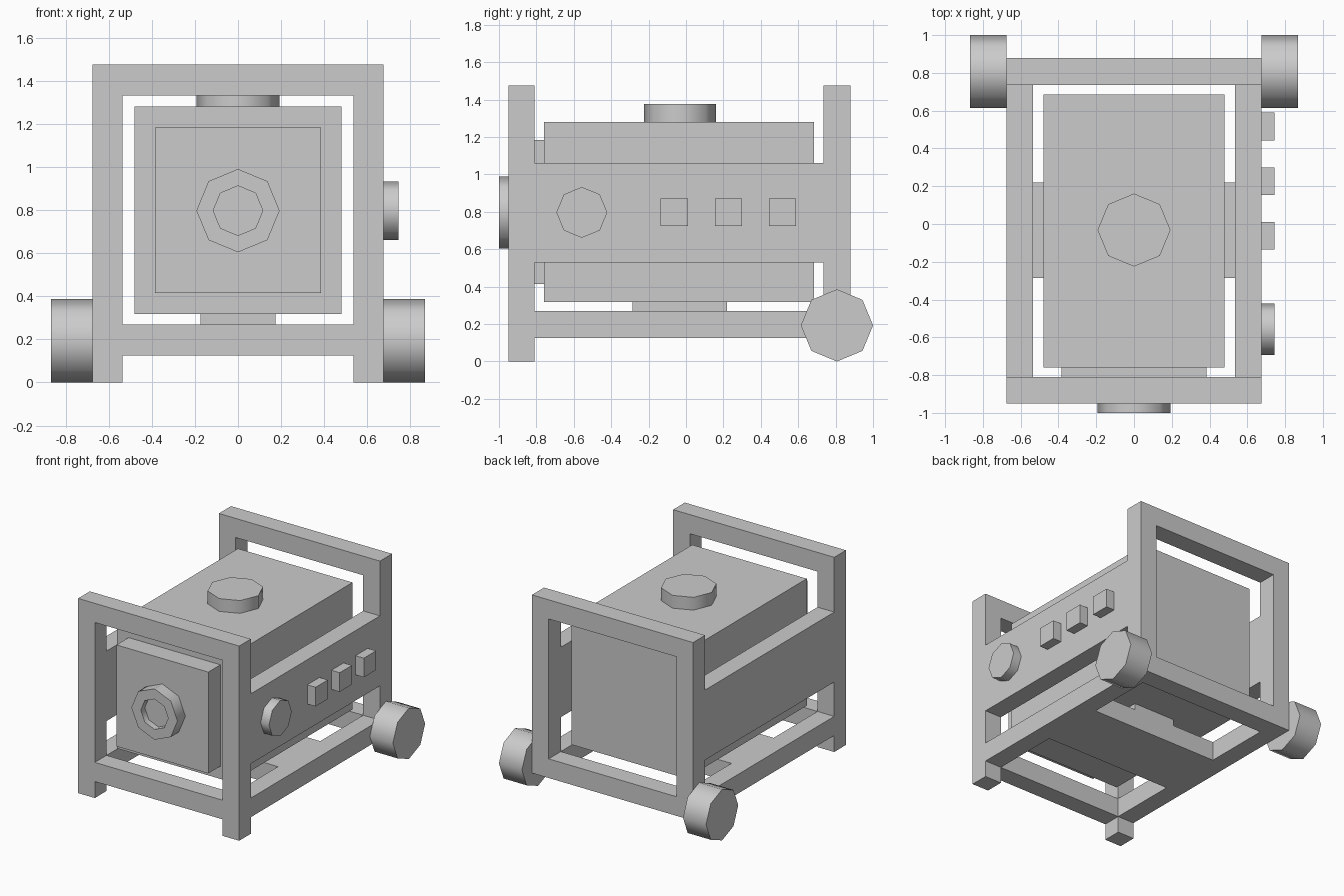
import bpy, bmesh, math
from mathutils import Matrix, Vector

if "Cube" in bpy.data.objects:
    bpy.data.objects.remove(bpy.data.objects["Cube"])

grey = bpy.data.materials.new("plain_grey")
grey.diffuse_color = (0.6, 0.6, 0.6, 1)
grey.use_nodes = True
grey.node_tree.nodes["Principled BSDF"].inputs["Base Color"].default_value = grey.diffuse_color


def make(name, bm):
    bmesh.ops.recalc_face_normals(bm, faces=bm.faces)
    mesh = bpy.data.meshes.new(name)
    bm.to_mesh(mesh)
    bm.free()
    mesh.materials.append(grey)
    ob = bpy.data.objects.new(name, mesh)
    bpy.context.collection.objects.link(ob)
    return ob


def box(name, x, y, z):
    """Box from (min, max) ranges."""
    bm = bmesh.new()
    lo, hi = Vector((x[0], y[0], z[0])), Vector((x[1], y[1], z[1]))
    bmesh.ops.create_cube(bm, size=1, matrix=Matrix.Translation((lo + hi) / 2)
                          @ Matrix.Diagonal((*(hi - lo), 1)))
    return make(name, bm)


def select(ob):
    bpy.ops.object.select_all(action='DESELECT')
    ob.select_set(True)
    bpy.context.view_layer.objects.active = ob


def octagon(name, axis, base, radius, length, recess=None):
    """Eight-sided cylinder growing from base along axis; recess = (radius, depth)."""
    rot = Vector(axis).to_track_quat('Z', 'Y').to_matrix().to_4x4()
    rings = [(radius, 0), (radius, length)]
    if recess:
        rings += [(recess[0], length), (recess[0], length - recess[1])]
    bm = bmesh.new()
    loops = [[bm.verts.new((r * math.cos(i * math.pi / 4), r * math.sin(i * math.pi / 4), h))
              for i in range(8)] for r, h in rings]
    for a, b in zip(loops, loops[1:]):
        for i in range(8):
            j = (i + 1) % 8
            bm.faces.new((a[i], a[j], b[j], b[i]))
    bm.faces.new(loops[0][::-1])
    bm.faces.new(loops[-1])
    bm.transform(Matrix.Translation(base) @ rot)
    ob = make(name, bm)
    select(ob)
    bpy.ops.object.shade_smooth_by_angle(angle=math.radians(60))
    return ob


# Chassis: one block carved into two end frames, side panels, rails and feet
W, I = 0.675, 0.535
chassis = box("chassis", (-W, W), (-0.95, 0.88), (0, 1.475))
bay = (-0.81, 0.735)
cuts = [
    ((-I, I), (-2, 2), (0.27, 1.33)),         # opening through both end frames
    ((-2, 2), bay, (1.06, 2)),                # above the side panels
    ((-2, 2), bay, (0.27, 0.53)),             # between panels and bottom rails
    ((-I, I), (-0.81, -0.285), (-1, 0.4)),    # front floor hole
    ((-I, I), (0.22, 0.735), (-1, 0.4)),      # rear floor hole
    ((-2, 2), (-0.81, 2), (-1, 0.125)),       # clear underside, leaving front feet
    ((-I, I), (-2, 0), (-1, 0.125)),          # gap between the feet
]
for c in cuts:
    cutter = box("cutter", *c)
    cutter.hide_render = True
    mod = chassis.modifiers.new("cut", 'BOOLEAN')
    mod.operation, mod.solver, mod.object = 'DIFFERENCE', 'EXACT', cutter
    select(chassis)
    bpy.ops.object.modifier_apply(modifier=mod.name)
    bpy.data.objects.remove(cutter)

# Inner body on its support
box("body", (-0.48, 0.48), (-0.76, 0.685), (0.318, 1.28))
box("body_support", (-0.175, 0.175), (-0.285, 0.22), (0.27, 0.318))
box("front_plate", (-0.385, 0.385), (-0.905, -0.76), (0.415, 1.183))
octagon("nozzle", (0, -1, 0), (0, -0.905, 0.797), 0.193, 0.095, (0.115, 0.048))
octagon("top_cap", (0, 0, 1), (0, -0.032, 1.28), 0.193, 0.097)

# Controls on the right panel
octagon("dial", (1, 0, 0), (W, -0.557, 0.797), 0.136, 0.07)
for i in range(3):
    y = -0.062 + i * 0.289
    box(f"button_{i + 1}", (W, W + 0.07), (y - 0.073, y + 0.073), (0.725, 0.87))

# Rear wheels
for side, s in (("left", -1), ("right", 1)):
    octagon(f"{side}_wheel", (s, 0, 0), (s * W, 0.807, 0.193), 0.193, 0.193)
